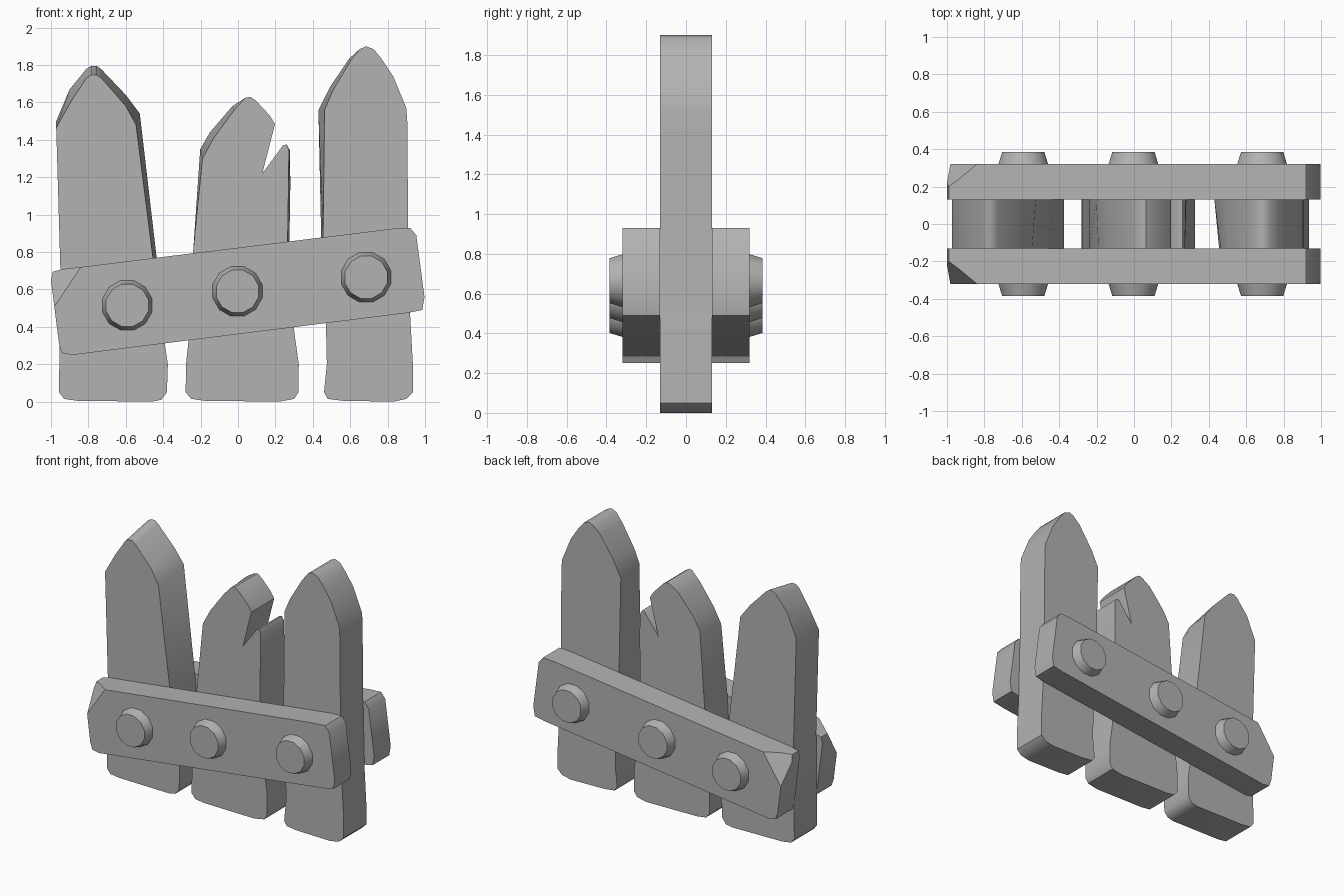
import bpy, bmesh, math
from mathutils import Vector

# Darker grey for the whole fence
GREY = bpy.data.materials.new("dark_grey")
GREY.diffuse_color = (0.45, 0.45, 0.45, 1)


def finish(name, bm):
    bmesh.ops.recalc_face_normals(bm, faces=bm.faces[:])
    me = bpy.data.meshes.new(name)
    bm.to_mesh(me)
    bm.free()
    me.materials.append(GREY)
    ob = bpy.data.objects.new(name, me)
    bpy.context.collection.objects.link(ob)
    bpy.ops.object.select_all(action='DESELECT')
    ob.select_set(True)
    bpy.context.view_layer.objects.active = ob
    bpy.ops.object.shade_smooth_by_angle(angle=math.radians(45))
    return ob


def loft(front, back, y0, y1):
    """Solid between two matching outlines in the xz plane."""
    bm = bmesh.new()
    a = [bm.verts.new((x, y0, z)) for x, z in front]
    b = [bm.verts.new((x, y1, z)) for x, z in back]
    bm.faces.new(a)
    bm.faces.new(b[::-1])
    n = len(a)
    for i in range(n):
        j = (i + 1) % n
        bm.faces.new((a[i], b[i], b[j], a[j]))
    return bm


def plank(name, front, shift):
    # shift: index -> offset of the back outline
    back = [(x + shift.get(i, (0, 0))[0], z + shift.get(i, (0, 0))[1])
            for i, (x, z) in enumerate(front)]
    finish(name, loft(front, back, -0.13, 0.13))


# Three pointed planks, each with a slightly skewed back outline
plank("left_plank",
      [(-0.86, 0.005), (-0.93, 0.015), (-0.957, 0.05), (-0.95, 0.72),
       (-0.972, 1.465), (-0.89, 1.61), (-0.81, 1.73), (-0.785, 1.747),
       (-0.755, 1.747), (-0.73, 1.73), (-0.60, 1.58), (-0.545, 1.48),
       (-0.455, 0.77), (-0.40, 0.37), (-0.375, 0.2), (-0.38, 0.05),
       (-0.41, 0.01), (-0.46, 0.0)],
      {4: (0, .035), 5: (-.01, .06), 6: (0, .05), 7: (0, .048), 8: (0, .048),
       9: (0, .047), 10: (0, .06), 11: (.02, .06), 12: (.02, 0)})

plank("middle_plank",
      [(-0.18, 0.005), (-0.25, 0.015), (-0.28, 0.05), (-0.278, 0.2),
       (-0.26, 0.37), (-0.24, 0.8), (-0.19, 1.30), (-0.13, 1.41),
       (-0.02, 1.56), (0.04, 1.625), (0.065, 1.63), (0.095, 1.61),
       (0.17, 1.53), (0.198, 1.485), (0.13, 1.22), (0.24, 1.37),
       (0.26, 1.375), (0.272, 1.345), (0.27, 1.17), (0.265, 0.86),
       (0.30, 0.38), (0.325, 0.2), (0.323, 0.05), (0.30, 0.015), (0.22, 0.0)],
      {6: (-.012, .05), 7: (-.02, .03), 8: (-.01, .02),
       17: (.005, 0), 18: (.01, 0), 19: (.01, 0)})

plank("right_plank",
      [(0.56, 0.005), (0.48, 0.015), (0.46, 0.05), (0.475, 0.2),
       (0.47, 0.43), (0.455, 0.87), (0.463, 1.56), (0.505, 1.66),
       (0.60, 1.82), (0.65, 1.885), (0.685, 1.9), (0.725, 1.885),
       (0.77, 1.83), (0.83, 1.74), (0.90, 1.57), (0.905, 1.5),
       (0.91, 0.9), (0.92, 0.47), (0.935, 0.2), (0.935, 0.05),
       (0.90, 0.015), (0.83, 0.0)],
      {5: (-.01, 0), 6: (-.033, 0), 7: (-.015, .02), 8: (-.005, .015)})

# Slanted rails front and back, with one broken corner, plus bolts
RAIL = [(-0.84, 0.72), (0.83, 0.925), (0.92, 0.93), (0.953, 0.89),
        (0.997, 0.56), (0.985, 0.49), (0.91, 0.475), (-0.885, 0.25),
        (-0.94, 0.26), (-0.957, 0.31), (-1.0, 0.65), (-0.99, 0.695),
        (-0.93, 0.71)]
BOLTS = [("left", -0.592, 0.515), ("middle", -0.003, 0.59), ("right", 0.685, 0.665)]


def ring(cx, cz, r, sides=12):
    return [(cx + r * math.cos(math.tau * (k + 0.5) / sides),
             cz + r * math.sin(math.tau * (k + 0.5) / sides)) for k in range(sides)]


for side, s in (("front", -1), ("back", 1)):
    bm = loft(RAIL, RAIL, s * 0.13, s * 0.32)
    p = Vector((-0.84, s * 0.32, 0.72))
    n = (Vector((-0.98, s * 0.32, 0.51)) - p).cross(Vector((-0.99, s * 0.2, 0.695)) - p)
    if n.x > 0:
        n = -n
    bmesh.ops.bisect_plane(bm, geom=bm.verts[:] + bm.edges[:] + bm.faces[:],
                           dist=1e-5, plane_co=p, plane_no=n, clear_outer=True)
    bmesh.ops.holes_fill(bm, edges=[e for e in bm.edges if e.is_boundary], sides=0)
    finish(side + "_rail", bm)

    for pos, bx, bz in BOLTS:
        finish(f"{side}_bolt_{pos}",
               loft(ring(bx, bz, 0.139), ring(bx, bz, 0.117), s * 0.315, s * 0.385))
